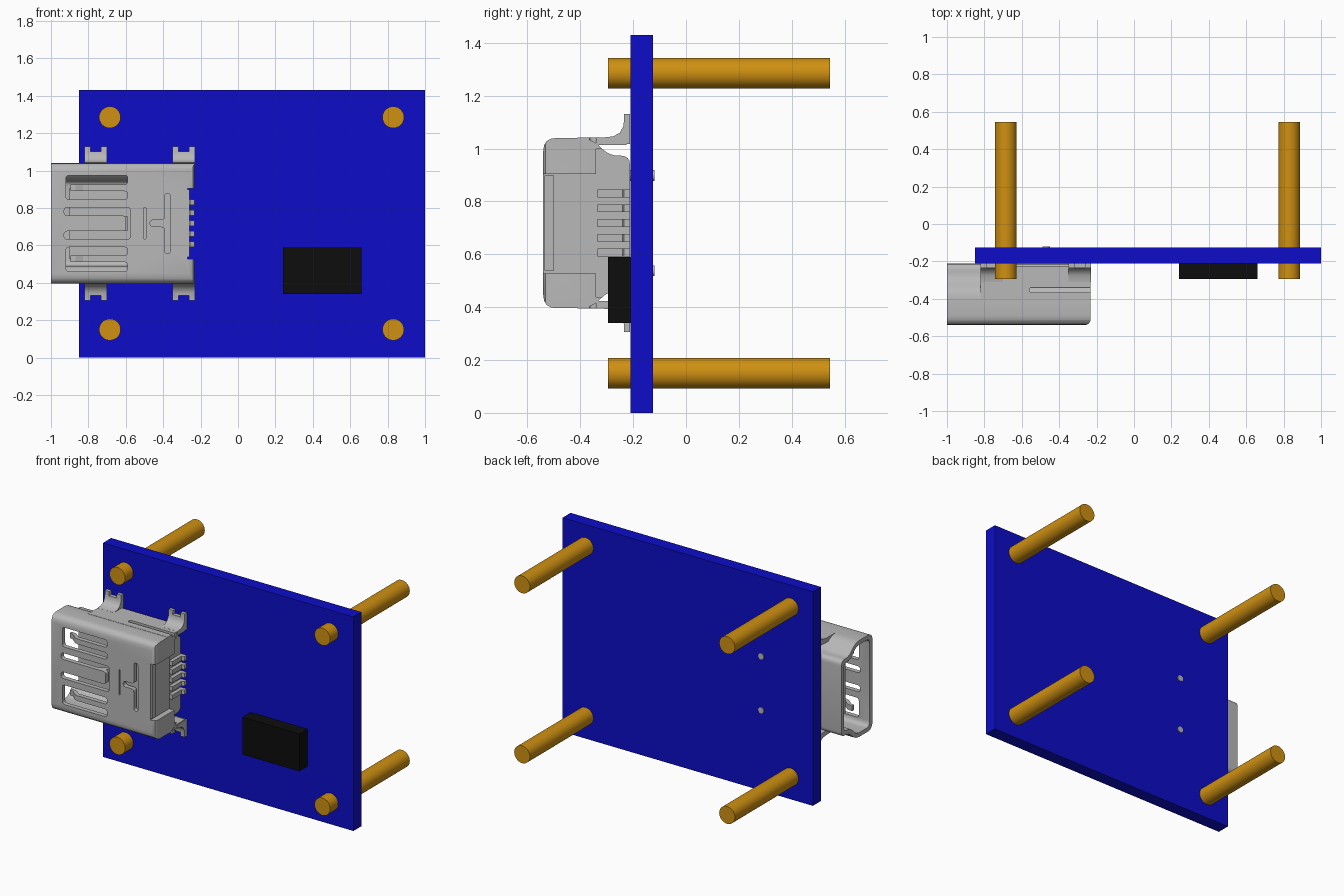
import bpy, bmesh, math
from mathutils import Vector

cube = bpy.data.objects.get("Cube")
if cube:
    bpy.data.objects.remove(cube, do_unlink=True)


def material(name, rgb):
    m = bpy.data.materials.new(name)
    m.use_nodes = True
    m.diffuse_color = (*rgb, 1)
    m.node_tree.nodes["Principled BSDF"].inputs["Base Color"].default_value = (*rgb, 1)
    return m


BLUE = material("board blue", (0.004, 0.004, 0.58))
GOLD = material("pin gold", (0.62, 0.28, 0.006))
GREY = material("metal grey", (0.48, 0.48, 0.48))
BLACK = material("chip black", (0.004, 0.004, 0.004))


def prism(name, pts, axis, a, b, mat, smooth=False):
    """Extrude a 2D outline along an axis from a to b."""
    place = {"x": lambda p, t: (t, p[0], p[1]),
             "y": lambda p, t: (p[0], t, p[1]),
             "z": lambda p, t: (p[0], p[1], t)}[axis]
    bm = bmesh.new()
    low = [bm.verts.new(place(p, a)) for p in pts]
    high = [bm.verts.new(place(p, b)) for p in pts]
    bm.faces.new(low)
    bm.faces.new(high)
    n = len(pts)
    for i in range(n):
        j = (i + 1) % n
        bm.faces.new((low[i], low[j], high[j], high[i]))
    bmesh.ops.recalc_face_normals(bm, faces=bm.faces)
    me = bpy.data.meshes.new(name)
    bm.to_mesh(me)
    bm.free()
    me.materials.append(mat)
    ob = bpy.data.objects.new(name, me)
    bpy.context.collection.objects.link(ob)
    if smooth:
        smooth_edges(ob)
    return ob


def box(name, x, y, z, mat):
    return prism(name, rect(*x, *y), "z", z[0], z[1], mat)


def rect(x0, x1, y0, y1):
    return [(x0, y0), (x1, y0), (x1, y1), (x0, y1)]


def circle(cx, cy, r, n=32):
    return [(cx + r * math.cos(2 * math.pi * i / n), cy + r * math.sin(2 * math.pi * i / n)) for i in range(n)]


def rounded(pts, r, steps=4):
    """Round every corner of an outline."""
    out = []
    for i, p in enumerate(pts):
        p, a, b = Vector(p), Vector(pts[i - 1]), Vector(pts[(i + 1) % len(pts)])
        ra = min(r, (a - p).length * 0.45, (b - p).length * 0.45)
        s, e = p + (a - p).normalized() * ra, p + (b - p).normalized() * ra
        for k in range(steps + 1):
            t = k / steps
            out.append(tuple(s * (1 - t) ** 2 + p * 2 * t * (1 - t) + e * t * t))
    return out


def select(ob):
    bpy.ops.object.select_all(action="DESELECT")
    ob.select_set(True)
    bpy.context.view_layer.objects.active = ob


def smooth_edges(ob):
    select(ob)
    bpy.ops.object.shade_smooth_by_angle(angle=math.radians(35))


def cut(ob, cutter):
    """Subtract the cutter and discard it."""
    select(ob)
    mod = ob.modifiers.new("cut", "BOOLEAN")
    mod.operation = "DIFFERENCE"
    mod.solver = "EXACT"
    mod.object = cutter
    bpy.ops.object.modifier_apply(modifier=mod.name)
    bpy.data.objects.remove(cutter, do_unlink=True)


ZC = 0.718      # middle height of the connector


def up(pts, s=1):
    """Place outline heights relative to the connector middle, mirrored when s is -1."""
    return [(p, ZC + s * d) for p, d in pts]


# Circuit board, chip and four corner pins
box("circuit_board", (-0.85, 1.0), (-0.21, -0.125), (0, 1.43), BLUE)
box("chip", (0.24, 0.66), (-0.295, -0.209), (0.34, 0.59), BLACK)
for x, side in ((-0.685, "right"), (0.83, "left")):
    for z, level in ((0.15, "lower"), (1.285, "upper")):
        prism(f"pin_{level}_{side}", circle(x, z, 0.058), "y", -0.295, 0.545, GOLD, True)

# Connector shell: stepped outline, hollow and open at the mouth
half = [(-0.54, 0.322), (-0.36, 0.322), (-0.29, 0.255), (-0.212, 0.255)]
hollow = [(-0.51, 0.294), (-0.37, 0.294), (-0.305, 0.227), (-0.238, 0.227)]


def both(pts):
    return up(pts + [(y, -d) for y, d in reversed(pts)])


shell = prism("connector_shell", rounded(both(half), 0.05), "x", -1.0, -0.232, GREY)
cut(shell, prism("c", rounded(both(hollow), 0.035), "x", -1.1, -0.30, GREY))
cut(shell, box("c", (-0.27, -0.1), (-0.7, 0), (ZC - 0.19, ZC + 0.185), GREY))
cut(shell, box("c", (-0.275, -0.1), (-0.34, 0), (ZC - 0.28, ZC + 0.28), GREY))

# Rounded upper rear edge of the shell
cut(shell, prism("c", [(-0.26, -0.56), (-0.26, -0.541), (-0.241, -0.532), (-0.231, -0.512),
                       (-0.2, -0.512), (-0.2, -0.56)], "z", 0.3, 1.2, GREY))

# Spring slots in the outer face
fork = [(-0.92, 0.127), (-0.59, 0.127), (-0.59, 0.172), (-0.82, 0.172),
        (-0.82, 0.207), (-0.59, 0.207), (-0.59, 0.257), (-0.92, 0.257)]
middle = [(-0.93, 0.042), (-0.60, 0.042), (-0.60, -0.042), (-0.93, -0.042),
          (-0.93, -0.085), (-0.575, -0.085), (-0.575, 0.085), (-0.93, 0.085)]
tee = [(-0.47, -0.018), (-0.392, -0.018), (-0.392, -0.16), (-0.362, -0.16),
       (-0.362, 0.16), (-0.392, 0.16), (-0.392, 0.018), (-0.47, 0.018)]
slots = [up(fork), up(fork, -1), up(middle), up(tee), up(rect(-0.503, -0.493, -0.085, 0.085))]
for pts in slots:
    cut(shell, prism("c", rounded(pts, 0.018, 3), "y", -0.6, -0.46, GREY))
smooth_edges(shell)

# Bent spring fingers in the slots
finger = [(-0.80, -0.54), (-0.83, -0.535), (-0.87, -0.50), (-0.895, -0.495),
          (-0.895, -0.475), (-0.86, -0.48), (-0.82, -0.51), (-0.80, -0.515)]
for s, side in ((1, "upper"), (-1, "lower")):
    zc = ZC + s * 0.19
    prism(f"spring_finger_{side}", finger, "z", zc - 0.0175, zc + 0.0175, GREY)
middle_tip = [(-0.67, -0.535), (-0.62, -0.50), (-0.59, -0.495), (-0.59, -0.475), (-0.63, -0.48), (-0.68, -0.515)]
prism("spring_finger_middle", middle_tip, "z", ZC - 0.04, ZC + 0.04, GREY)

# Side walls and notched solder tabs, mirrored about the connector middle
tab = [(-0.31, 0.30), (-0.31, 0.324), (-0.275, 0.328), (-0.25, 0.342), (-0.236, 0.368),
       (-0.234, 0.412), (-0.211, 0.412), (-0.211, 0.30)]
for s, side in ((1, "upper"), (-1, "lower")):
    zs = sorted((ZC + s * 0.295, ZC + s * 0.3235))
    wall = box(f"side_wall_{side}", (-0.82, -0.232), (-0.41, -0.225), zs, GREY)
    cut(wall, prism("c", rounded(rect(-0.56, -0.1, -0.365, -0.34), 0.012, 3), "z", 0, 2, GREY))
    for x0, end in ((-0.82, "front"), (-0.35, "rear")):
        t = prism(f"solder_tab_{side}_{end}", up(tab, s), "x", x0, x0 + 0.12, GREY)
        cut(t, prism("c", up(rect(x0 + 0.032, x0 + 0.088, 0.385, 0.5), s), "y", -0.5, 0, GREY))
        smooth_edges(t)

# Inner housing, contact tongue and contacts
box("connector_housing", (-0.55, -0.277), (-0.49, -0.225), (ZC - 0.222, ZC + 0.222), GREY)
box("contact_tongue", (-0.90, -0.54), (-0.40, -0.34), (ZC - 0.19, ZC + 0.19), GREY)
lead = [(-0.285, -0.335), (-0.25, -0.335), (-0.25, -0.24), (-0.232, -0.235), (-0.232, -0.211), (-0.285, -0.211)]
for i in range(5):
    z = ZC + (i - 2) * 0.056
    prism(f"lead_{i + 1}", lead, "z", z - 0.015, z + 0.015, GREY)
    box(f"contact_{i + 1}", (-0.88, -0.54), (-0.345, -0.33), (z - 0.012, z + 0.012), GREY)

# Rear lip folded over the housing
box("rear_lip", (-0.28, -0.258), (-0.535, -0.50), (ZC - 0.18, ZC + 0.18), GREY)

# Locating pegs through the board
for d, side in ((0.18, "upper"), (-0.18, "lower")):
    prism(f"locating_peg_{side}", circle(-0.47, ZC + d, 0.02, 16), "y", -0.24, -0.119, GREY, True)
